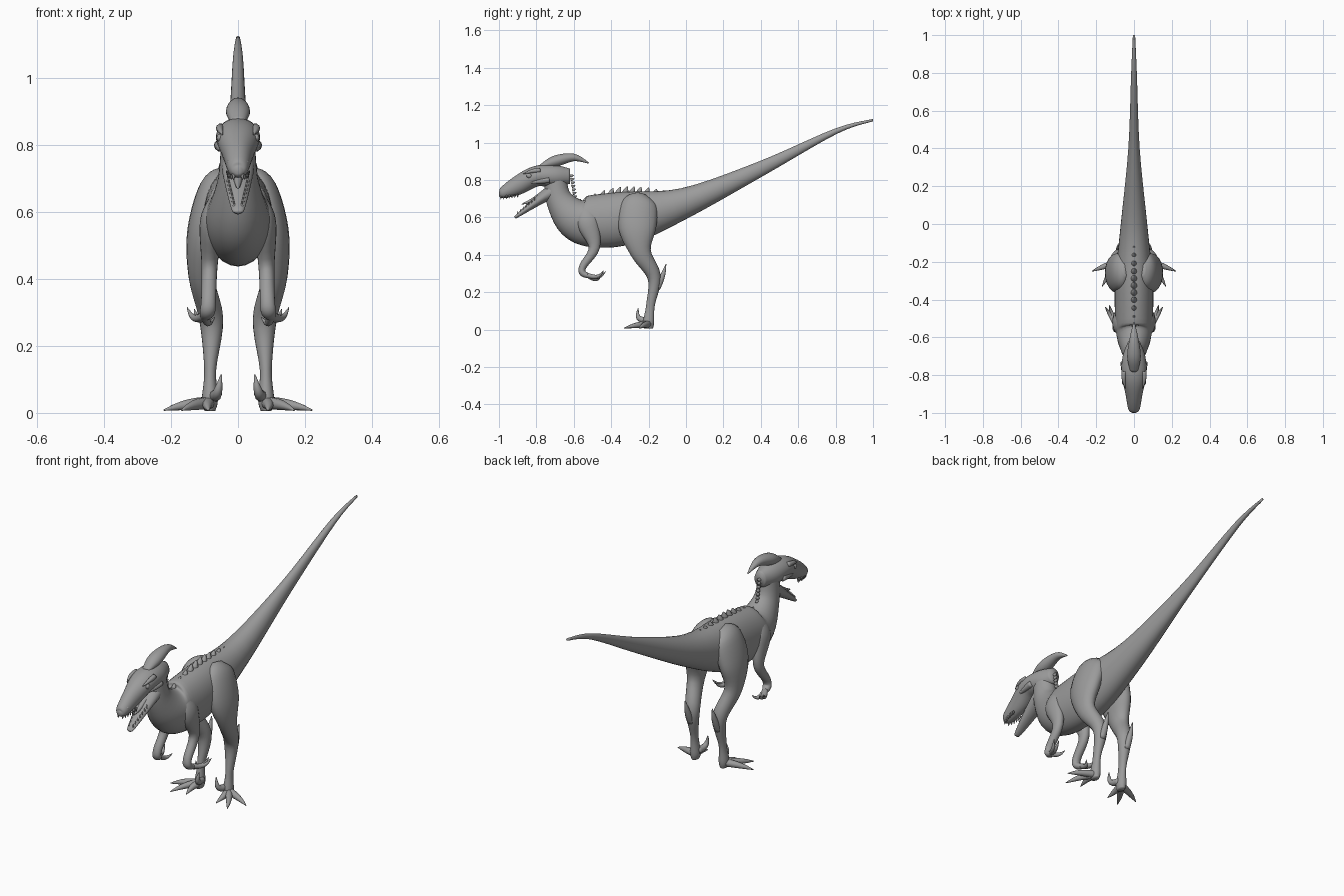
import bpy
import bmesh
from math import sin, cos, pi, tau
from mathutils import Vector

cube = bpy.data.objects.get("Cube")
if cube:
    bpy.data.objects.remove(cube)

# Single skin material
skin = bpy.data.materials.new("grey skin")
skin.use_nodes = True
grey = [.33] * 3 + [1]
skin.diffuse_color = grey
skin.node_tree.nodes["Principled BSDF"].inputs["Base Color"].default_value = grey


def finish(name, bm):
    """Turn a bmesh into a smooth object with the skin material."""
    bmesh.ops.recalc_face_normals(bm, faces=bm.faces[:])
    for face in bm.faces:
        face.smooth = True
    mesh = bpy.data.meshes.new(name)
    bm.to_mesh(mesh)
    bm.free()
    mesh.materials.append(skin)
    part = bpy.data.objects.new(name, mesh)
    bpy.context.collection.objects.link(part)


def spline(stations, steps):
    """Smooth curve through all station values."""
    points = [Vector(station) for station in stations]
    points = [points[0]] + points + [points[-1]]
    curve = []
    for before, start, end, after in zip(points, points[1:], points[2:], points[3:]):
        leave, arrive = (end - before) / 2, (after - start) / 2
        for i in range(steps):
            t = i / steps
            ease = t * t * (3 - 2 * t)
            curve.append(start.lerp(end, ease) + leave * t * (1 - t) ** 2
                         - arrive * t * t * (1 - t))
    return curve + [points[-1]]


def loft(name, stations, sides=20, steps=5, mirror=1):
    """Skin ellipses along a path; a station is x, y, z, half width, half depth."""
    rows = spline(stations, steps)
    centres = [Vector((row[0] * mirror, row[1], row[2])) for row in rows]
    bm = bmesh.new()
    rings = []
    last = len(rows) - 1
    for i, (row, centre) in enumerate(zip(rows, centres)):
        along = (centres[min(i + 1, last)] - centres[max(i - 1, 0)]).normalized()
        across = Vector((1, 0, 0))
        across = (across - along * across.dot(along)).normalized()
        up = along.cross(across)
        width, depth = max(row[3], .001), max(row[4], .001)
        angles = [tau * k / sides for k in range(sides)]
        rings.append([bm.verts.new(centre + across * width * cos(a) + up * depth * sin(a))
                      for a in angles])
    for ring, following in zip(rings, rings[1:]):
        for k in range(sides):
            bm.faces.new((ring[k - 1], ring[k], following[k], following[k - 1]))
    bm.faces.new(rings[0])
    bm.faces.new(rings[-1])
    finish(name, bm)


def centre_loft(name, stations):
    loft(name, [(0, *station) for station in stations], sides=28)


def horn(name, base, tip, radius, bend=(0, 0, 0), mirror=1):
    """Bent tapering digit, claw, spine or tooth."""
    base, tip, bend = Vector(base), Vector(tip), Vector(bend)
    stations = []
    for i in range(5):
        t = i / 4
        centre = base.lerp(tip, t) + bend * sin(pi * t)
        size = radius * (1 - .9 * t * t)
        stations.append((*centre, size, size))
    loft(name, stations, sides=10, steps=2, mirror=mirror)


def ball(name, centre, scale):
    bm = bmesh.new()
    bmesh.ops.create_uvsphere(bm, u_segments=14, v_segments=8, radius=1)
    for vert in bm.verts:
        vert.co = Vector(centre) + vert.co * Vector(scale)
    finish(name, bm)


# Tail, trunk and neck: y, z, half width, half depth
centre_loft("body", [
    (1, 1.12, .006, .006), (.8, 1.06, .015, .015), (.4, .86, .03, .04),
    (0, .68, .07, .08), (-.3, .6, .1, .14), (-.5, .58, .1, .14),
    (-.6, .6, .09, .11), (-.68, .7, .06, .07), (-.7, .82, .05, .06)])

# Head with open jaws
centre_loft("head", [
    (-.62, .82, .03, .04), (-.7, .82, .06, .06), (-.8, .82, .065, .055),
    (-.9, .77, .045, .05), (-.98, .73, .03, .03), (-1, .725, .01, .01)])
centre_loft("lower_jaw", [
    (-.69, .75, .05, .05), (-.76, .71, .045, .03), (-.9, .61, .02, .01), (-.91, .6, .005, .005)])
horn("tongue", (0, -.75, .74), (0, -.88, .67), .016, (0, 0, -.01))
centre_loft("crest", [
    (-.78, .87, .02, .01), (-.7, .9, .036, .03), (-.6, .92, .022, .02), (-.52, .89, .003, .003)])

# Spines down the neck and along the back
neck = [Vector((0, -.62, .82)).lerp(Vector((0, -.6, .69)), i / 7) for i in range(8)]
for i, root in enumerate(neck):
    horn(f"neck_spine_{i}", root, root + Vector((0, .02, .006)), .009)
ridge = spline([(0, -.57, .68), (0, -.4, .73), (0, -.25, .735), (0, -.1, .72)], 4)
for i, root in enumerate(ridge):
    size = .011 + .007 * sin(pi * i / len(ridge))
    lean = Vector((0, .6, 1.6)) * size
    horn(f"back_spine_{i}", root - lean / 2, root + lean, size)

for side, label in ((1, "left"), (-1, "right")):
    # Eyes, brows, cheeks and nostrils
    ball(f"{label}_eye", (side * .055, -.838, .822), (.009, .015, .012))
    ball(f"{label}_nostril", (side * .026, -.965, .75), (.007, .012, .007))
    horn(f"{label}_brow", (.052, -.78, .852), (.046, -.87, .832), .013, (.005, 0, .005), side)
    horn(f"{label}_cheek", (.056, -.73, .8), (.05, -.84, .785), .016, mirror=side)

    # Teeth on both jaws
    for i in range(7):
        t = i / 6
        root = Vector((.031 - .018 * t * t, -.9 - .09 * t, .725 - .01 * t))
        horn(f"{label}_upper_tooth_{i}", root, root - Vector((0, 0, .02)), .005, mirror=side)
        root = Vector((.03, -.81, .69)).lerp(Vector((.012, -.9, .615)), t)
        horn(f"{label}_lower_tooth_{i}", root, root + Vector((0, 0, .018)), .004, mirror=side)

    # Leg from hip to foot
    loft(f"{label}_leg", [
        (.04, -.24, .72, .02, .035), (.065, -.25, .67, .05, .095), (.1, -.26, .54, .052, .1),
        (.11, -.24, .41, .038, .055), (.08, -.17, .28, .036, .036), (.083, -.19, .13, .018, .023),
        (.084, -.2, .04, .024, .03), (.084, -.2, .006, .016, .024)], mirror=side)
    horn(f"{label}_ankle_spur", (.08, -.155, .22), (.08, -.107, .35), .018, (0, .005, 0), side)

    # Toes and raised sickle claw
    ankle = (.085, -.2, .03)
    arch = (.005, 0, .004)
    for name, tip in (("outer", (.222, -.25, .008)), ("middle", (.168, -.33, .008)),
                      ("inner", (.088, -.31, .008))):
        horn(f"{label}_{name}_toe", ankle, tip, .019, arch, side)
    horn(f"{label}_sickle_claw", (.072, -.2, .05), (.05, -.255, .115), .018, (0, -.025, -.02), side)

    # Arm, folded at the elbow and wrist
    loft(f"{label}_arm", [
        (.065, -.53, .64, .02, .04), (.08, -.525, .57, .034, .058), (.085, -.49, .44, .024, .03),
        (.088, -.55, .34, .022, .02), (.092, -.55, .3, .022, .018), (.105, -.5, .283, .01, .01)],
        mirror=side)

    # Clawed fingers
    curl = (.005, .01, -.02)
    for name, tip in (("outer", (.152, -.44, .315)), ("middle", (.13, -.43, .31)),
                      ("inner", (.07, -.455, .285))):
        horn(f"{label}_{name}_finger", (.098, -.53, .292), tip, .013, curl, side)
